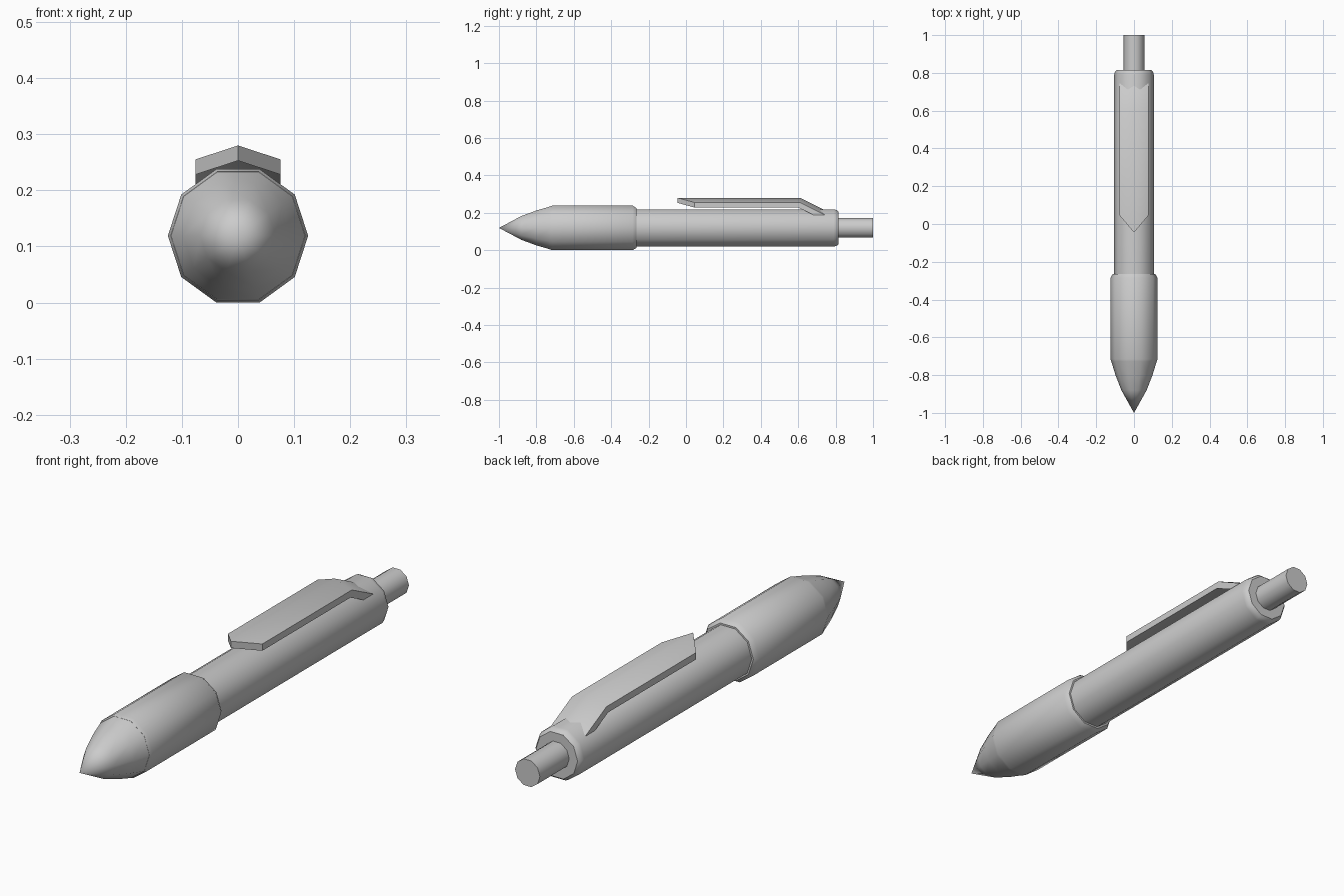
import bpy, bmesh, math

if "Cube" in bpy.data.objects:
    bpy.data.objects.remove(bpy.data.objects["Cube"])

AXIS_Z = 0.119
SIDES = 10


def finish(name, bm):
    bmesh.ops.recalc_face_normals(bm, faces=bm.faces)
    mesh = bpy.data.meshes.new(name)
    bm.to_mesh(mesh)
    bm.free()
    obj = bpy.data.objects.new(name, mesh)
    bpy.context.collection.objects.link(obj)
    bpy.ops.object.select_all(action='DESELECT')
    obj.select_set(True)
    bpy.context.view_layer.objects.active = obj
    bpy.ops.object.shade_smooth_by_angle(angle=math.radians(40))
    return obj


def lathe(name, profile):
    """Ten-sided turned part along y from (y, radius) pairs."""
    bm = bmesh.new()
    rings = []
    for y, r in profile:
        count = SIDES if r > 0 else 1
        rings.append([bm.verts.new((r * math.cos(math.tau * i / SIDES), y,
                                    AXIS_Z + r * math.sin(math.tau * i / SIDES)))
                      for i in range(count)])
    for a, b in zip(rings, rings[1:]):
        for i in range(SIDES):
            j = (i + 1) % SIDES
            if len(a) == 1:
                bm.faces.new((a[0], b[i], b[j]))
            else:
                bm.faces.new((a[i], a[j], b[j], b[i]))
    for ring in (rings[0], rings[-1]):
        if len(ring) > 1:
            bm.faces.new(ring)
    return finish(name, bm)


# Pointed tip, grip, barrel and push button
lathe("tip", [(-1.0, 0), (-0.88, 0.067), (-0.80, 0.098), (-0.725, 0.121)])
lathe("grip", [(-0.73, 0.120), (-0.715, 0.125), (-0.285, 0.125), (-0.265, 0.112)])
lathe("barrel", [(-0.30, 0.105), (0.79, 0.105), (0.805, 0.101), (0.815, 0.092)])
lathe("push_button", [(0.78, 0.055), (1.0, 0.055)])

# Clip: ridged strip, pointed at the front and bent down into the barrel
HALF_WIDTH, RIDGE = 0.076, 0.025
# Each station: ridge y, side y, ridge z
top = [(-0.045, 0.045, 0.28), (0.61, 0.61, 0.28), (0.76, 0.76, 0.205)]
bottom = [(-0.045, 0.045, 0.253), (0.60, 0.60, 0.253), (0.745, 0.745, 0.182)]
bm = bmesh.new()


def strip(stations):
    return [[bm.verts.new((s * HALF_WIDTH, yc if s == 0 else ys, z - abs(s) * RIDGE))
             for s in (-1, 0, 1)] for yc, ys, z in stations]


upper, lower = strip(top), strip(bottom)
for k in range(2):
    for rows in (upper, lower):
        for i in range(2):
            bm.faces.new((rows[k][i], rows[k][i + 1], rows[k + 1][i + 1], rows[k + 1][i]))
    for i in (0, 2):
        bm.faces.new((upper[k][i], upper[k + 1][i], lower[k + 1][i], lower[k][i]))
for k in (0, 2):
    for i in range(2):
        bm.faces.new((upper[k][i], upper[k][i + 1], lower[k][i + 1], lower[k][i]))
finish("clip", bm)
